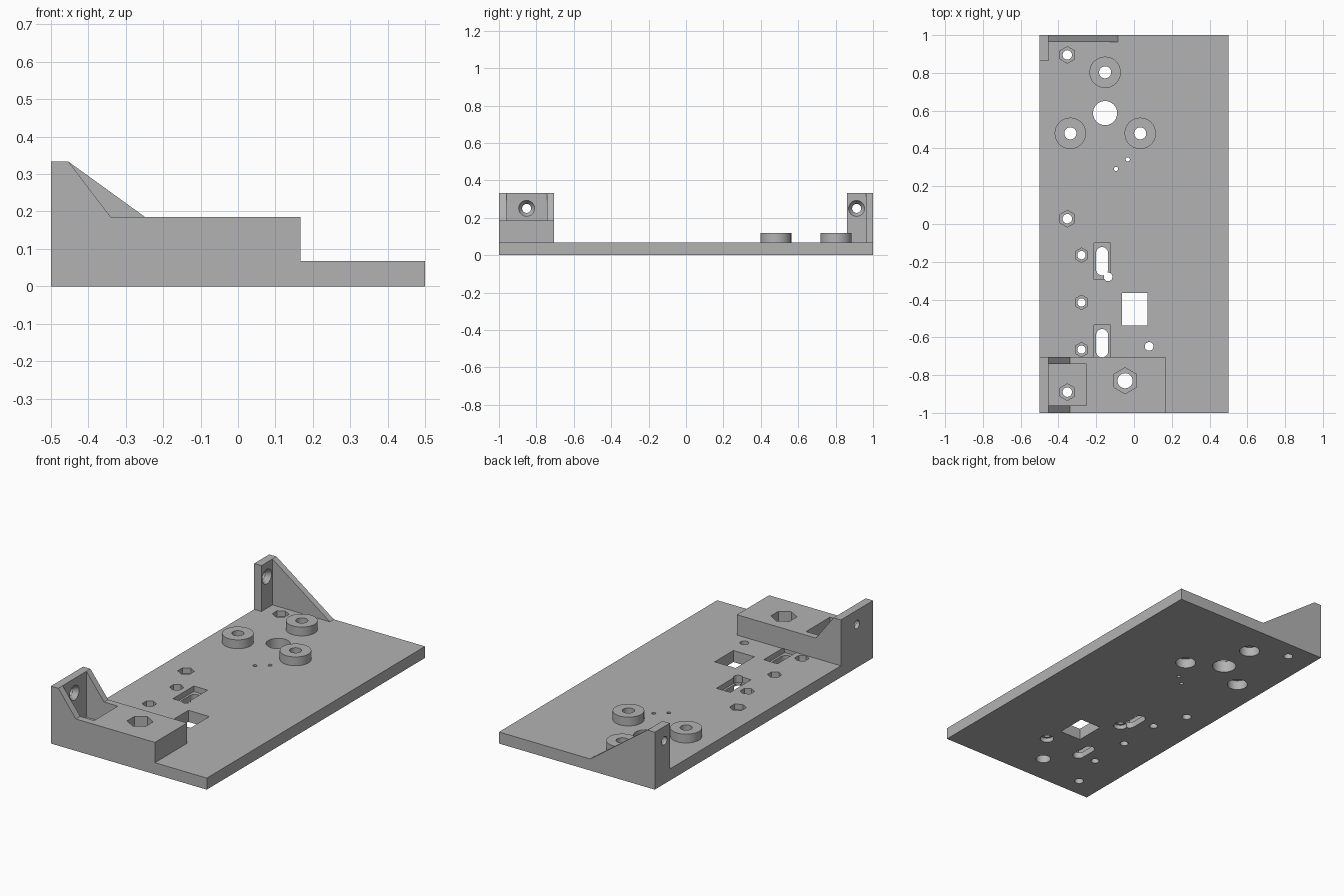
import bpy, bmesh, math
from mathutils import Matrix, Vector

cube = bpy.data.objects.get("Cube")
if cube:
    bpy.data.objects.remove(cube, do_unlink=True)

GREY = (0.45, 0.45, 0.45, 1)
mat = bpy.data.materials.new("plain_grey")
mat.use_nodes = True
mat.diffuse_color = GREY
mat.node_tree.nodes["Principled BSDF"].inputs["Base Color"].default_value = GREY

PLATE, BLOCK, WALL = 0.067, 0.185, 0.333   # heights of the three levels
MID = 0.035                                # depth level of recesses in the plate
INNER = -0.453                             # inner face of the upright walls


def finish(bm, name):
    bmesh.ops.recalc_face_normals(bm, faces=bm.faces)
    mesh = bpy.data.meshes.new(name)
    bm.to_mesh(mesh)
    bm.free()
    obj = bpy.data.objects.new(name, mesh)
    bpy.context.collection.objects.link(obj)
    mesh.materials.append(mat)
    return obj


def box(name, x, y, z):
    bm = bmesh.new()
    bmesh.ops.create_cube(bm, size=1)
    for v in bm.verts:
        v.co = Vector([(a + b) / 2 + c * (b - a) for (a, b), c in zip((x, y, z), v.co)])
    return finish(bm, name)


def cylinder(name, x, y, z, r, sides=40):
    bm = bmesh.new()
    bmesh.ops.create_cone(bm, cap_ends=True, segments=sides, radius1=r, radius2=r,
                          depth=z[1] - z[0],
                          matrix=Matrix.Translation((x, y, sum(z) / 2)))
    return finish(bm, name)


def cone_x(x, y, z, r1, r2):
    bm = bmesh.new()
    turn = Matrix.Rotation(math.pi / 2, 4, 'Y')
    bmesh.ops.create_cone(bm, cap_ends=True, segments=32, radius1=r1, radius2=r2,
                          depth=x[1] - x[0],
                          matrix=Matrix.Translation((sum(x) / 2, y, z)) @ turn)
    return finish(bm, "cutter")


def profile(name, points, y):
    bm = bmesh.new()
    face = bm.faces.new([bm.verts.new((px, y[0], pz)) for px, pz in points])
    new = bmesh.ops.extrude_face_region(bm, geom=[face])["geom"]
    bmesh.ops.translate(bm, vec=(0, y[1] - y[0], 0),
                        verts=[g for g in new if isinstance(g, bmesh.types.BMVert)])
    return finish(bm, name)


def slot(x, y, r, half):
    bm = bmesh.new()
    arc = [math.pi * i / 16 for i in range(17)]
    pts = [(x + r * math.cos(a), y + half - r + r * math.sin(a)) for a in arc]
    pts += [(x - r * math.cos(a), y - half + r - r * math.sin(a)) for a in arc]
    face = bm.faces.new([bm.verts.new((px, py, -0.1)) for px, py in pts])
    new = bmesh.ops.extrude_face_region(bm, geom=[face])["geom"]
    bmesh.ops.translate(bm, vec=(0, 0, 0.3),
                        verts=[g for g in new if isinstance(g, bmesh.types.BMVert)])
    return finish(bm, "cutter")


def cut(obj, cutter):
    cutter.hide_render = True
    mod = obj.modifiers.new("cut", 'BOOLEAN')
    mod.operation = 'DIFFERENCE'
    mod.solver = 'EXACT'
    mod.object = cutter
    bpy.context.view_layer.objects.active = obj
    bpy.ops.object.modifier_apply(modifier=mod.name)
    bpy.data.objects.remove(cutter, do_unlink=True)


def drill(obj, x, y, r, z=(-0.1, 0.6), sides=40):
    cut(obj, cylinder("cutter", x, y, z, r, sides))


# Main parts
plate = box("base_plate", (-0.5, 0.5), (-1, 1), (0, PLATE))
block = profile("front_mount", [(-0.5, PLATE), (0.167, PLATE), (0.167, BLOCK),
                                (-0.34, BLOCK), (INNER, WALL), (-0.5, WALL)], (-1, -0.705))
bracket = profile("rear_bracket", [(-0.5, PLATE), (-0.085, PLATE), (INNER, WALL),
                                   (-0.5, WALL)], (0.862, 1))

# Pocket in the front mount, leaving two gussets; one gusset on the rear bracket
cut(block, box("cutter", (INNER, -0.251), (-0.96, -0.742), (0, 0.5)))
cut(bracket, box("cutter", (INNER, 0.2), (0.7, 0.963), (0, 0.5)))

# Countersunk screw holes in the upright walls
for part, y in ((block, -0.852), (bracket, 0.912)):
    cut(part, cone_x((-0.6, -0.4), y, 0.25, 0.024, 0.024))
    cut(part, cone_x((-0.48, INNER + 0.002), y, 0.25, 0.024, 0.044))

# Hexagonal nut recesses with through holes
nuts = [(-0.353, y, 0.044, 0.025) for y in (0.895, 0.028, -0.89)]
nuts += [(-0.278, y, 0.038, 0.022) for y in (-0.165, -0.415, -0.665)]
for x, y, hex_r, hole_r in nuts:
    drill(plate, x, y, hex_r, (MID, 0.2), 6)
    drill(plate, x, y, hole_r)
drill(block, -0.047, -0.83, 0.069, sides=6)
drill(plate, -0.047, -0.83, 0.04)

# Round standoffs, counterbored from below
standoffs = []
for name, x, y in (("rear", -0.153, 0.803), ("right", -0.337, 0.48), ("left", 0.033, 0.48)):
    ring = cylinder(name + "_standoff", x, y, (PLATE, 0.118), 0.083, 48)
    drill(ring, x, y, 0.032)
    drill(plate, x, y, 0.055, (-0.1, 0.055))
    drill(plate, x, y, 0.032)
    standoffs.append(ring)

# Plain round holes
for x, y, r in ((-0.153, 0.587, 0.064), (-0.033, 0.342, 0.011), (-0.095, 0.292, 0.011)):
    drill(plate, x, y, r)

# Square window
cut(plate, box("cutter", (-0.063, 0.072), (-0.537, -0.365), (-0.1, 0.2)))

# Slots with rectangular recesses
for y in (-0.197, -0.631):
    cut(plate, box("cutter", (-0.213, -0.124), (y - 0.096, y + 0.096), (MID, 0.2)))
    cut(plate, slot(-0.169, y, 0.032, 0.075))

# Small screw holes, counterbored from below
for x, y in ((-0.137, -0.28), (0.08, -0.648)):
    drill(plate, x, y, 0.037, (-0.1, 0.025))
    drill(plate, x, y, 0.023)

# Smooth the round surfaces, keep the edges sharp
bpy.ops.object.select_all(action='DESELECT')
for obj in [plate, block, bracket] + standoffs:
    obj.select_set(True)
bpy.context.view_layer.objects.active = plate
bpy.ops.object.shade_smooth_by_angle(angle=math.radians(30))
